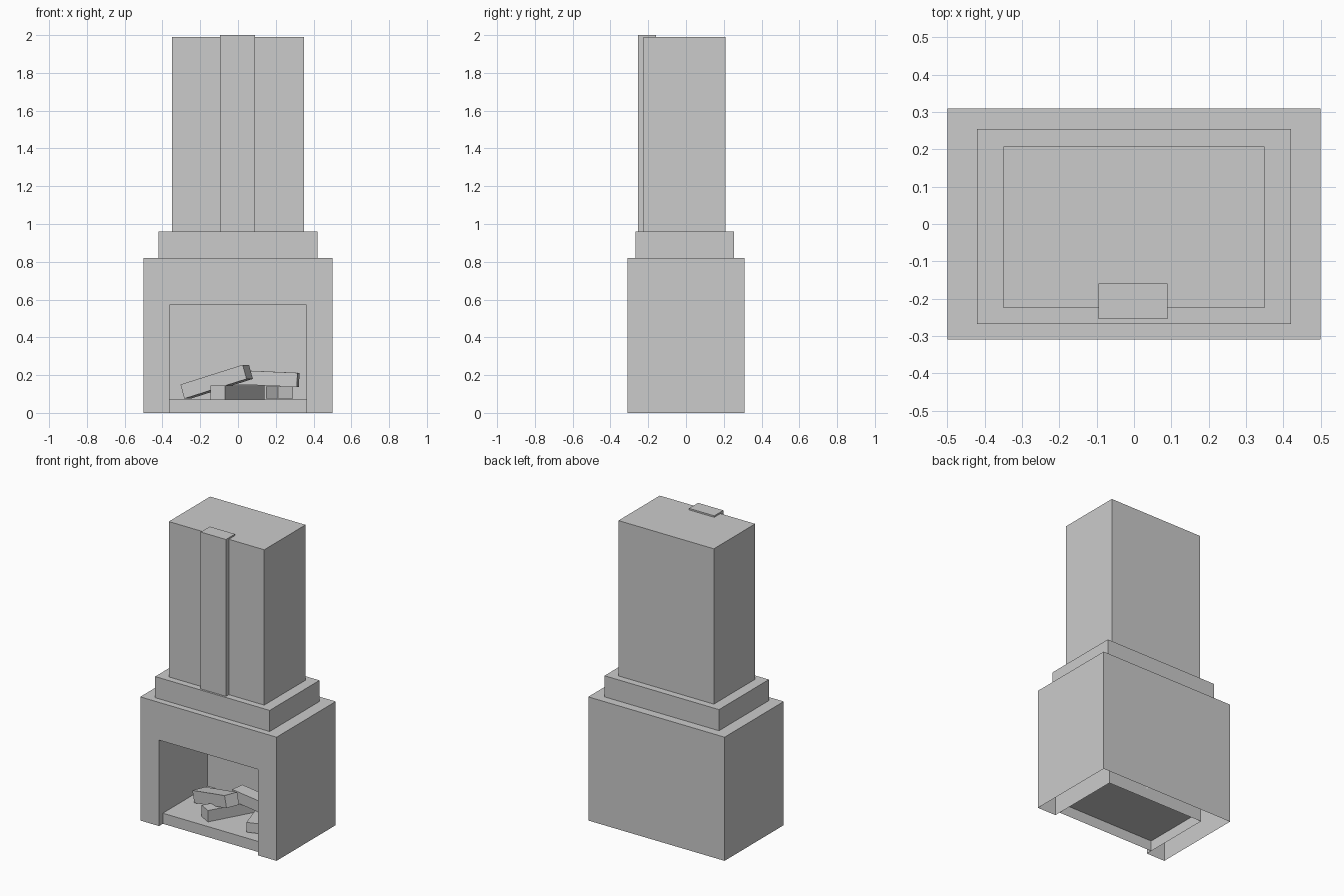
import bpy, bmesh
from math import radians
from mathutils import Matrix, Euler, Vector

if "Cube" in bpy.data.objects:
    bpy.data.objects.remove(bpy.data.objects["Cube"])


def finish(name, bm):
    mesh = bpy.data.meshes.new(name)
    bm.to_mesh(mesh)
    bm.free()
    obj = bpy.data.objects.new(name, mesh)
    bpy.context.collection.objects.link(obj)
    return obj


def ring(bm, x0, x1, y0, y1, z):
    return [bm.verts.new(p) for p in
            ((x0, y0, z), (x1, y0, z), (x1, y1, z), (x0, y1, z))]


def wall(bm, low, high, skip=()):
    for i in range(4):
        if i not in skip:
            j = (i + 1) % 4
            bm.faces.new((low[i], low[j], high[j], high[i]))


def box(name, size, center, rot=(0, 0, 0)):
    bm = bmesh.new()
    r = Euler([radians(a) for a in rot]).to_matrix().to_4x4()
    m = Matrix.Translation(Vector(center)) @ r @ Matrix.Diagonal((*size, 1))
    bmesh.ops.create_cube(bm, size=1, matrix=m)
    return finish(name, bm)


# Stepped shell, open underneath: hearth body, mantel step, chimney breast
bm = bmesh.new()
levels = [(-.5, .5, -.31, .31, 0), (-.5, .5, -.31, .31, .82),
          (-.42, .42, -.268, .254, .82), (-.42, .42, -.268, .254, .96),
          (-.35, .35, -.225, .208, .96), (-.35, .35, -.225, .208, 1.99)]
rings = [ring(bm, *lv) for lv in levels]
for k in range(5):
    wall(bm, rings[k], rings[k + 1], skip=(0,) if k == 0 else ())
bm.faces.new(rings[-1])

# Fireplace opening in the front, with the firebox recess behind it
W, H, BACK = .3625, .57, .2
base, top = rings[0], rings[1]
lo = ring(bm, -W, W, -.31, BACK, 0)
hi = ring(bm, -W, W, -.31, BACK, H)
bm.faces.new((base[0], lo[0], hi[0], top[0]))
bm.faces.new((lo[1], base[1], top[1], hi[1]))
bm.faces.new((hi[0], hi[1], top[1], top[0]))
for i in (1, 2, 3):
    j = (i + 1) % 4
    bm.faces.new((lo[j], lo[i], hi[i], hi[j]))
bm.faces.new(hi[::-1])
finish("fireplace_shell", bm)

# Hearth floor, a shallow slab open underneath
bm = bmesh.new()
lo = ring(bm, -W, W, -.27, BACK, 0)
hi = ring(bm, -W, W, -.27, BACK, .07)
wall(bm, lo, hi)
bm.faces.new(hi)
finish("hearth_floor", bm)

# Raised strip up the front of the chimney
box("chimney_strip", (.185, .095, 1.04), (-.0025, -.2075, 1.48))

# Logs: size, centre, rotation
logs = [((.43, .086, .075), (-.0025, -.007, .1075), (0, 0, 61)),
        ((.20, .085, .065), (.22, -.103, .108), (0, 0, 108)),
        ((.37, .09, .078), (-.113, -.072, .165), (0, -16.4, -22)),
        ((.34, .09, .075), (.15, -.005, .182), (0, 2.5, -7))]
for n, (size, center, rot) in enumerate(logs, 1):
    box(f"log_{n}", size, center, rot)
